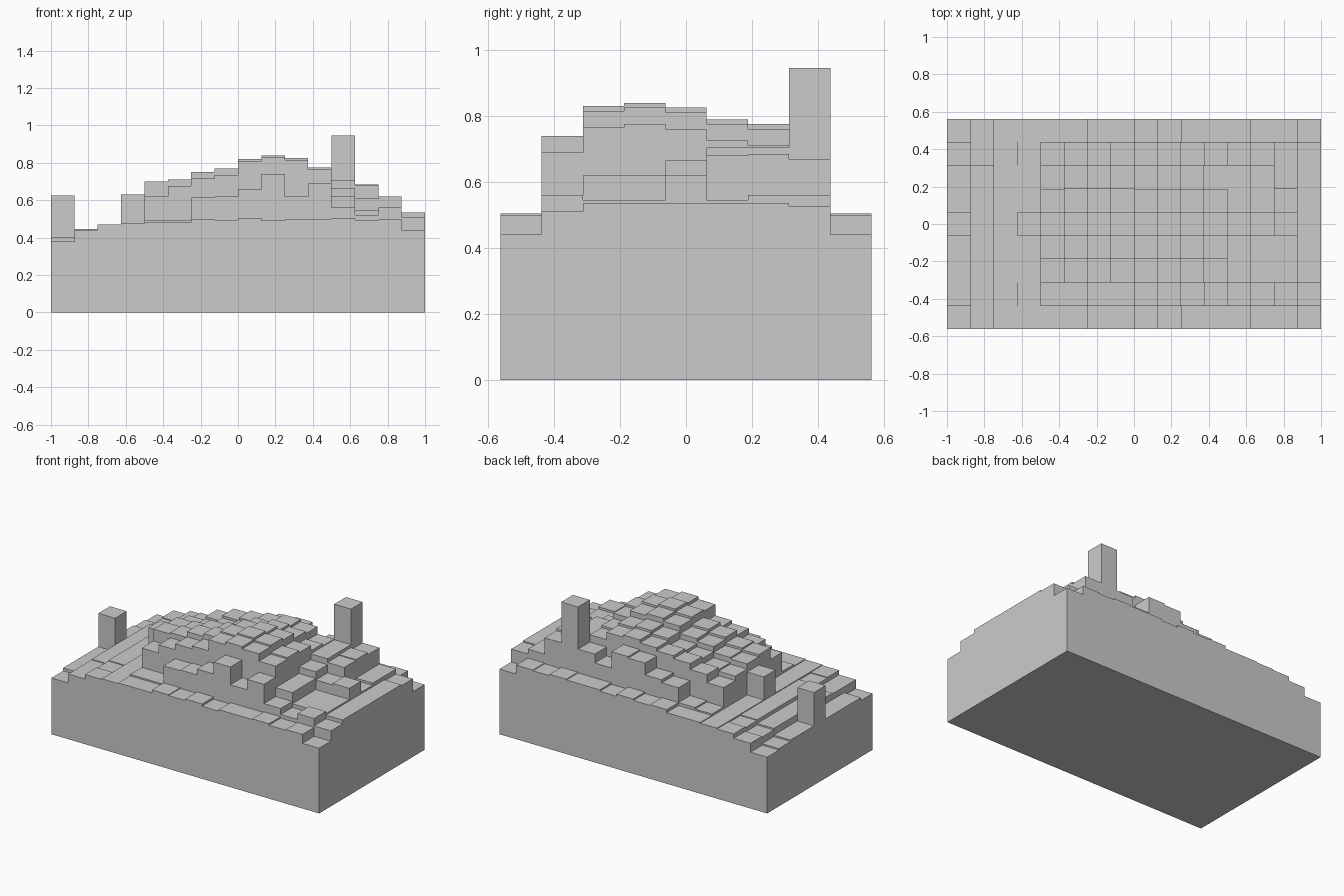
import bpy, bmesh

if "Cube" in bpy.data.objects:
    bpy.data.objects.remove(bpy.data.objects["Cube"])

NX, NY, S = 16, 9, 0.125
X0, Y0 = -1.0, -NY * S / 2

# Profiles across x, in hundredths: outer rim rows, inner slope rows, central ridge
front = [38, 44, 47, 47.5, 48, 48, 50, 49.5, 50.5, 49, 50, 50, 50.5, 49.5, 50, 44]
front_slope = [40, 44, 46.5, 47.5, 49, 49, 61.5, 62, 66, 74, 62, 69, 56, 52, 56, 51]
back_slope = [39, 43.5, 46.5, 47.5, 49, 50, 60, 62, 70, 71, 60, 66, 94.5, 67, 56, 52.7]
ridge = [40, 44.5, 47, 47.5, 70, 71, 75, 77, 82, 84, 82.5, 77.5, 62, 54.5, 54.5, 53.5]

# Height field: the ridge sinks gently towards the back
rows = [front, front_slope]
for drop in (1, 0, 1.5, 5, 6.5):
    rows.append([h - (drop if 4 <= i <= 11 else 0) for i, h in enumerate(ridge)])
rows += [back_slope, list(front)]
h = {(i, j): rows[j][i] / 100 for j in range(NY) for i in range(NX)}

# Individual steps: left tower, left shoulder and right shoulder
h[0, 4] = 0.625
h[3, 4] = 0.63
for i, z in enumerate((0.62, 0.675, 0.715, 0.735), 4):
    h[i, 2] = z
    h[i, 6] = z
for j, (a, b, c) in enumerate(((.665, .61, .62), (.705, .68, .545), (.705, .685, .56)), 4):
    h[12, j], h[13, j], h[14, j] = a, b, c


def build_stepped_block(name):
    bm = bmesh.new()

    def quad(*pts):
        bm.faces.new([bm.verts.new(p) for p in pts])

    def wall(a, b, z1, z2):
        # vertical step between two neighbouring heights
        if abs(z1 - z2) > 1e-5:
            quad((*a, z1), (*b, z1), (*b, z2), (*a, z2))

    for i in range(-1, NX):
        for j in range(-1, NY):
            x, y = X0 + i * S, Y0 + j * S
            z = h.get((i, j), 0)
            # top of the column, or nothing outside the block
            if z:
                quad((x, y, z), (x + S, y, z), (x + S, y + S, z), (x, y + S, z))
                quad((x, y, 0), (x, y + S, 0), (x + S, y + S, 0), (x + S, y, 0))
            wall((x + S, y), (x + S, y + S), z, h.get((i + 1, j), 0))
            wall((x, y + S), (x + S, y + S), z, h.get((i, j + 1), 0))

    bmesh.ops.remove_doubles(bm, verts=bm.verts, dist=1e-5)
    # orient each face: walls face the lower neighbour, bottoms face down
    bm.normal_update()
    for f in bm.faces:
        c, n = f.calc_center_median(), f.normal
        p = c + n * 0.01
        cell = (int((p.x - X0) // S), int((p.y - Y0) // S))
        if 0 < p.z < h.get(cell, 0):
            f.normal_flip()
    mesh = bpy.data.meshes.new(name)
    bm.to_mesh(mesh)
    bm.free()
    obj = bpy.data.objects.new(name, mesh)
    bpy.context.collection.objects.link(obj)
    return obj


build_stepped_block("stepped_terrain")
